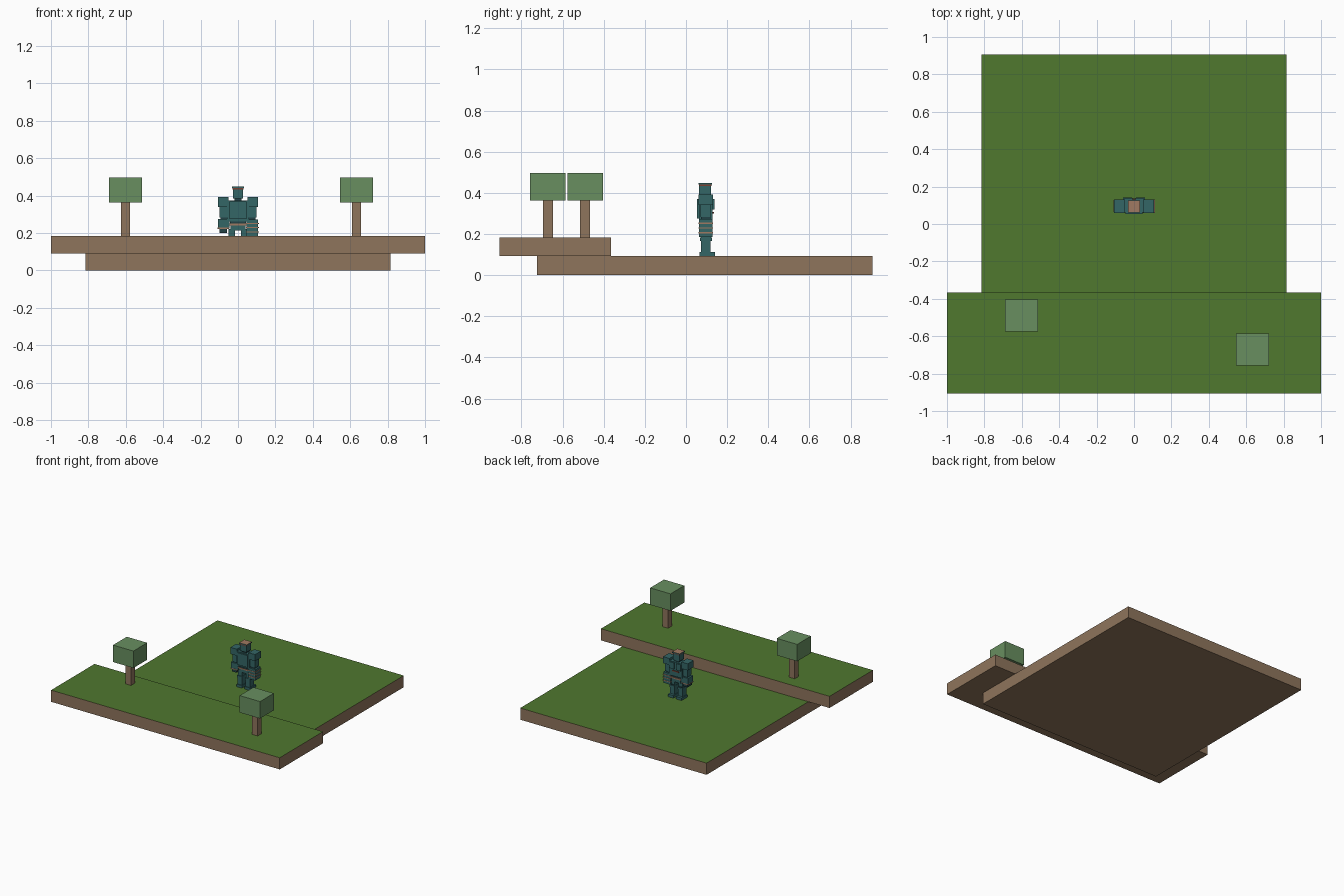
import bpy, bmesh
from mathutils import Vector

if "Cube" in bpy.data.objects:
    bpy.data.objects.remove(bpy.data.objects["Cube"])


def material(name, rgb):
    m = bpy.data.materials.new(name)
    lin = [((c / 255 + 0.055) / 1.055) ** 2.4 for c in rgb]
    m.diffuse_color = (*lin, 1)
    m.use_nodes = True
    m.node_tree.nodes["Principled BSDF"].inputs["Base Color"].default_value = m.diffuse_color
    return m


GRASS = material("grass green", (80, 120, 47))
EARTH = material("earth brown", (143, 117, 92))
LEAF = material("leaf green", (104, 143, 96))
TEAL = material("armour teal", (52, 102, 102))
DARK = material("joint dark teal", (34, 66, 70))
TAN = material("trim tan", (160, 122, 98))
RED = material("visor rust", (120, 62, 48))


def box(name, x, y, z, mat, top=None):
    """Box from (min, max) ranges, with an optional colour for the upper face."""
    lo, hi = Vector((x[0], y[0], z[0])), Vector((x[1], y[1], z[1]))
    bm = bmesh.new()
    bmesh.ops.create_cube(bm, size=1)
    bmesh.ops.scale(bm, vec=hi - lo, verts=bm.verts)
    bmesh.ops.translate(bm, vec=(lo + hi) / 2, verts=bm.verts)
    bm.normal_update()
    if top:
        for f in bm.faces:
            f.material_index = int(f.normal.z > 0.5)
    me = bpy.data.meshes.new(name)
    bm.to_mesh(me)
    bm.free()
    me.materials.append(mat)
    if top:
        me.materials.append(top)
    ob = bpy.data.objects.new(name, me)
    bpy.context.collection.objects.link(ob)
    return ob


def pair(name, x, y, z, mat):
    """Matching boxes on both sides of x = 0."""
    box("right_" + name, x, y, z, mat)
    box("left_" + name, (-x[1], -x[0]), y, z, mat)


# Two stepped grass platforms
box("lower_platform", (-.815, .815), (-.725, .907), (0, .092), EARTH, GRASS)
box("upper_platform", (-1, 1), (-.907, -.365), (.092, .184), EARTH, GRASS)

# Block trees
for i, (cx, cy) in enumerate([(-.601, -.49), (.634, -.671)], 1):
    box(f"tree_trunk_{i}", (cx - .024, cx + .024), (cy - .024, cy + .024), (.184, .365), EARTH)
    box(f"tree_foliage_{i}", (cx - .089, cx + .089), (cy - .086, cy + .086), (.363, .497), LEAF)

# Robot legs, toes towards +y
pair("foot", (.012, .06), (.066, .141), (.092, .112), TEAL)
pair("shin", (.016, .054), (.072, .12), (.112, .165), TEAL)
pair("knee", (.014, .057), (.068, .126), (.165, .182), TEAL)
pair("thigh", (.016, .052), (.074, .118), (.182, .222), TEAL)
pair("knee_joint", (.02, .05), (.077, .122), (.18, .188), DARK)

# Robot body
box("hips", (-.04, .04), (.068, .124), (.215, .24), TEAL)
box("belt", (-.046, .046), (.066, .128), (.24, .25), TAN)
box("waist", (-.042, .042), (.07, .122), (.25, .268), DARK)
box("torso", (-.058, .058), (.062, .13), (.262, .375), TEAL)
box("back_pack", (-.045, .045), (.053, .062), (.275, .37), TEAL)
pair("chest_plate", (.008, .05), (.13, .138), (.32, .37), TEAL)
box("chest_trim", (-.03, .03), (.13, .135), (.3, .308), RED)
box("neck", (-.02, .02), (.075, .115), (.375, .388), DARK)

# Robot head
box("head", (-.028, .028), (.064, .122), (.386, .434), TEAL)
box("visor_band", (-.029, .029), (.063, .123), (.434, .44), RED)
box("head_cap", (-.033, .033), (.061, .126), (.44, .448), TEAL, TAN)

# Robot arms
pair("shoulder", (.052, .108), (.06, .132), (.34, .392), TEAL)
pair("upper_arm", (.056, .098), (.07, .122), (.282, .34), TEAL)
pair("elbow", (.06, .094), (.074, .118), (.27, .285), DARK)
box("left_forearm", (-.108, -.046), (.064, .128), (.225, .275), TEAL)
box("left_hand", (-.1, -.06), (.07, .122), (.2, .225), DARK)
box("left_cuff", (-.109, -.047), (.063, .129), (.222, .229), TAN)

# Banded arm cannon
box("arm_cannon", (.046, .108), (.062, .13), (.185, .272), TEAL)
for i in range(3):
    z = .203 + i * .023
    box(f"cannon_band_{i + 1}", (.044, .111), (.06, .132), (z, z + .006), TAN)
